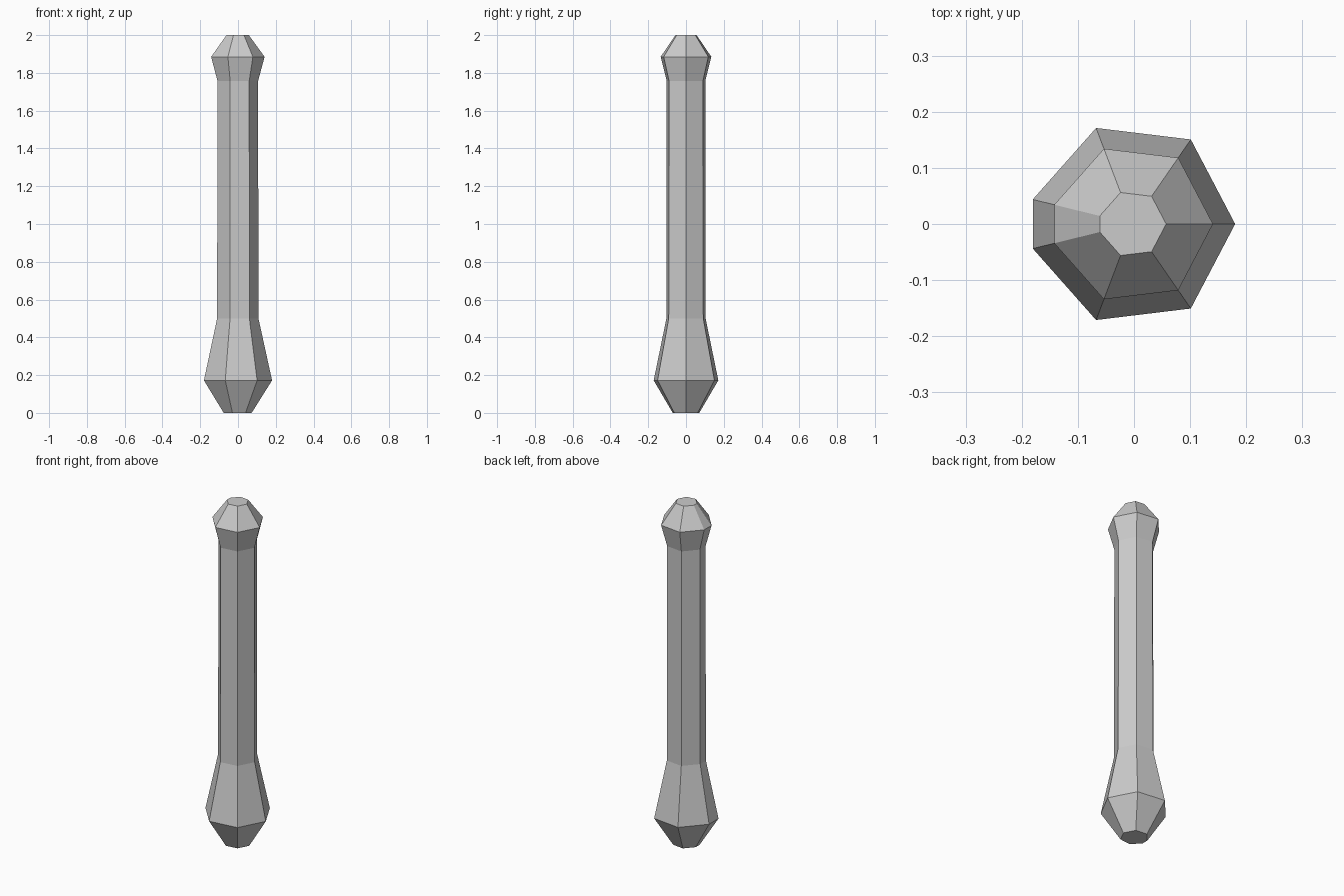
import bpy, bmesh
from math import cos, sin, tau

# Remove the default cube
cube = bpy.data.objects.get("Cube")
if cube:
    bpy.data.objects.remove(cube, do_unlink=True)

# Plain grey material
grey = bpy.data.materials.new("light_grey")
grey.use_nodes = True
colour = (0.6, 0.6, 0.6, 1)
grey.diffuse_color = colour
grey.node_tree.nodes["Principled BSDF"].inputs["Base Color"].default_value = colour

# Turned profile from the base to the top: radius, height
PROFILE = [(0.075, 0), (0.183, 0.172), (0.111, 0.5),
           (0.109, 1.757), (0.1435, 1.885), (0.06, 2)]
STEP = tau / 6.5      # seven sides, the one facing -x half as wide
OFFSET = -0.0027

# Lofted rings, closed by flat caps
bm = bmesh.new()
rings = [[bm.verts.new((OFFSET + r * cos(k * STEP), r * sin(k * STEP), z))
          for k in range(-3, 4)] for r, z in PROFILE]
for low, high in zip(rings, rings[1:]):
    for i in range(len(low)):
        j = (i + 1) % len(low)
        bm.faces.new((low[i], low[j], high[j], high[i]))
bm.faces.new(rings[0][::-1])
bm.faces.new(rings[-1])
bmesh.ops.recalc_face_normals(bm, faces=bm.faces)

mesh = bpy.data.meshes.new("faceted_handle")
bm.to_mesh(mesh)
bm.free()
mesh.materials.append(grey)
handle = bpy.data.objects.new("faceted_handle", mesh)
bpy.context.collection.objects.link(handle)
